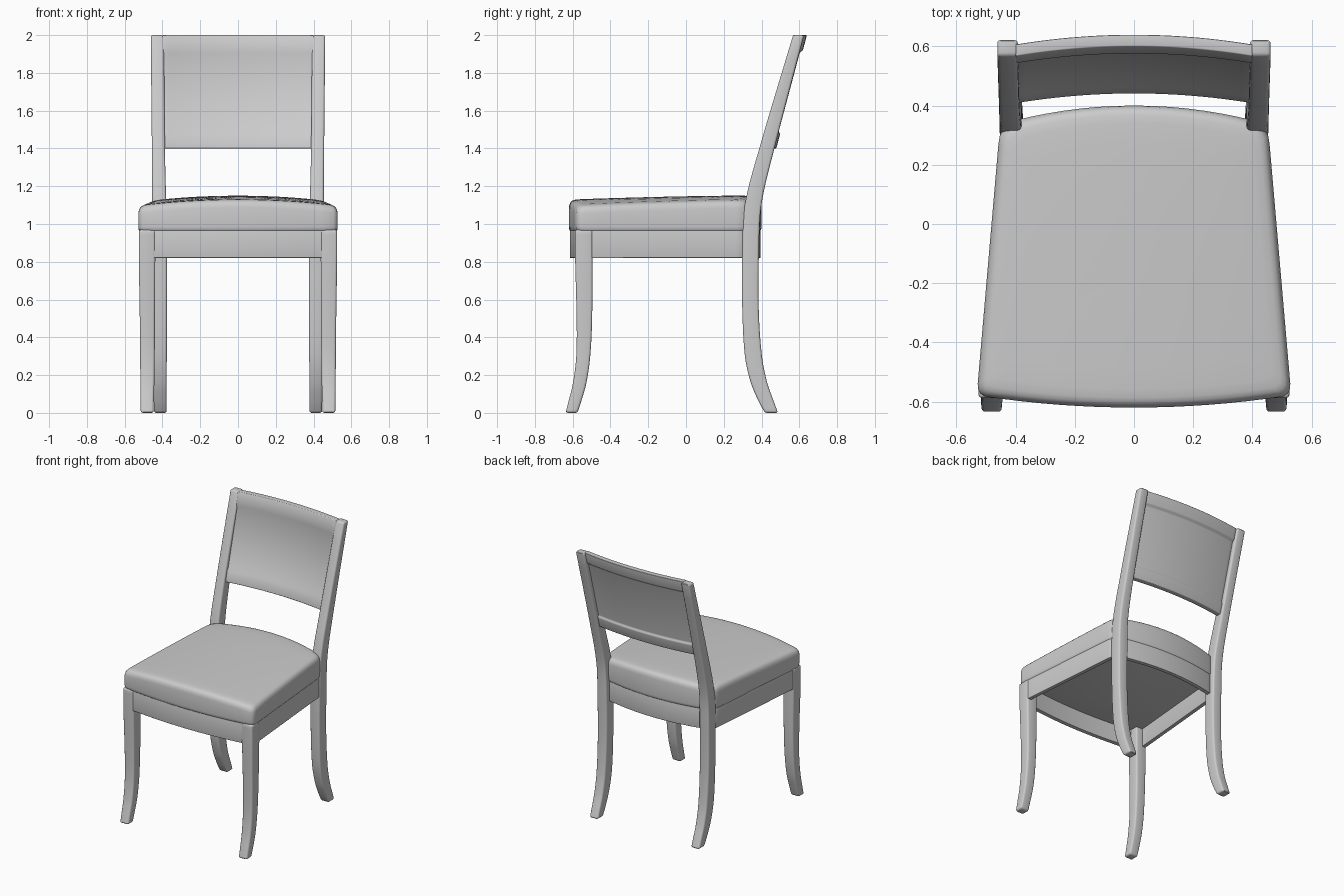
import bpy, bmesh

if "Cube" in bpy.data.objects:
    bpy.data.objects.remove(bpy.data.objects["Cube"])


def loft(name, rings, closed=False, bevel=0.0, angle=35):
    """Skin a row of equal-length rings; cap the ends unless the row is closed."""
    bm = bmesh.new()
    vs = [[bm.verts.new(p) for p in r] for r in rings]
    n = len(vs[0])
    pairs = list(zip(vs, vs[1:])) + ([(vs[-1], vs[0])] if closed else [])
    for a, b in pairs:
        for i in range(n):
            j = (i + 1) % n
            bm.faces.new((a[i], a[j], b[j], b[i]))
    if not closed:
        bm.faces.new(vs[0])
        bm.faces.new(vs[-1])
    bmesh.ops.recalc_face_normals(bm, faces=bm.faces)
    me = bpy.data.meshes.new(name)
    bm.to_mesh(me)
    bm.free()
    ob = bpy.data.objects.new(name, me)
    bpy.context.collection.objects.link(ob)
    bpy.ops.object.select_all(action='DESELECT')
    ob.select_set(True)
    bpy.context.view_layer.objects.active = ob
    if bevel:
        m = ob.modifiers.new("soft_edges", 'BEVEL')
        m.width, m.segments, m.limit_method = bevel, 3, 'ANGLE'
        bpy.ops.object.modifier_apply(modifier=m.name)
    bpy.ops.object.shade_smooth_by_angle(angle=angle * 3.14159 / 180)
    return ob


def refine(keys, steps=5):
    """Smooth a short list of sections with a cubic through the keys (first value is z)."""
    out = []
    for k in range(len(keys) - 1):
        p1, p2 = keys[k], keys[k + 1]
        p0, p3 = keys[max(k - 1, 0)], keys[min(k + 2, len(keys) - 1)]
        h = p2[0] - p1[0]
        for s in range(steps):
            t = s / steps
            sec = [p1[0] + h * t]
            for c in range(1, 5):
                m1 = (p2[c] - p0[c]) / (p2[0] - p0[0]) * h
                m2 = (p3[c] - p1[c]) / (p3[0] - p1[0]) * h
                sec.append((2*t**3 - 3*t*t + 1) * p1[c] + (t**3 - 2*t*t + t) * m1
                           + (3*t*t - 2*t**3) * p2[c] + (t**3 - t*t) * m2)
            out.append(sec)
    return out + [keys[-1]]


def leg(name, keys, side):
    rings = [[(side*x0, y0, z), (side*x1, y0, z), (side*x1, y1, z), (side*x0, y1, z)]
             for z, y0, y1, x0, x1 in refine(keys)]
    loft(name, rings, bevel=0.012)


# Legs: (z, y front, y back, x inner, x outer)
front_keys = [(0.0, -0.637, -0.575, 0.447, 0.515), (0.06, -0.622, -0.555, 0.446, 0.516),
              (0.16, -0.598, -0.527, 0.443, 0.517), (0.30, -0.581, -0.507, 0.441, 0.518),
              (0.50, -0.579, -0.497, 0.440, 0.520), (0.82, -0.587, -0.495, 0.438, 0.525),
              (0.97, -0.588, -0.495, 0.438, 0.525)]
back_keys = [(0.0, 0.418, 0.487, 0.378, 0.445), (0.06, 0.385, 0.465, 0.378, 0.446),
             (0.16, 0.343, 0.430, 0.378, 0.448), (0.30, 0.312, 0.402, 0.377, 0.450),
             (0.55, 0.298, 0.385, 0.376, 0.452), (0.85, 0.297, 0.386, 0.376, 0.454),
             (1.10, 0.311, 0.399, 0.380, 0.454), (1.40, 0.388, 0.468, 0.387, 0.456),
             (2.0, 0.567, 0.625, 0.392, 0.462)]
for side, label in ((-1, "left"), (1, "right")):
    leg("front_leg_" + label, front_keys, side)
    leg("back_leg_" + label, back_keys, side)


# Seat plan: bowed front and back, tapering sides
def seat_outline(inset):
    half = [(0.505 * i / 8, -0.62 + 0.04 * (0.505 * i / 8 / 0.52) ** 2) for i in range(9)]
    half += [(0.519, -0.573), (0.526, -0.560)]
    half += [(0.528 - 0.07 * i / 8, -0.54 + 0.81 * i / 8) for i in range(9)]
    half += [(0.453, 0.300), (0.438, 0.325)]
    half += [(0.41 * i / 7, 0.40 - 0.052 * (i / 7) ** 2) for i in range(7, -1, -1)]
    pts = half + [(-x, y) for x, y in half[-2:0:-1]]
    k = 1 - inset / 0.5
    return [(x * k, -0.1 + (y + 0.1) * k) for x, y in pts]


def crown(x, y):
    return 1.15 - 0.02 * abs((0.25 - y) / 0.85) ** 1.5 - 0.03 * (x / 0.5) ** 2


# Cushion: straight sides, rounded rim, domed top
rings = [[(x, y, z) for x, y in seat_outline(d)]
         for d, z in ((0.035, 0.955), (0.008, 0.962), (0.002, 0.970), (0.0, 0.985))]
for d, drop in ((0.0, 0.042), (0.003, 0.026), (0.009, 0.014), (0.018, 0.006), (0.032, 0.002),
                (0.06, 0), (0.13, 0), (0.22, 0), (0.32, 0), (0.42, 0), (0.48, 0)):
    rings.append([(x, y, crown(x, y) - drop) for x, y in seat_outline(d)])
loft("seat_cushion", rings, angle=60)

# Apron frame under the cushion, open below
loft("seat_apron", [[(x, y, z) for x, y in seat_outline(d)]
                    for d, z in ((0.005, 0.82), (0.005, 0.968), (0.035, 0.968), (0.035, 0.82))],
     closed=True, bevel=0.004)

# Curved backrest: rails top and bottom, thinner recessed panel between
profile = [(1.40, 0.0), (1.475, 0.0), (1.495, 0.008), (1.895, 0.008), (1.91, 0.0), (2.0, 0.0),
           (2.0, 0.04), (1.92, 0.04), (1.905, 0.027), (1.49, 0.027), (1.475, 0.038), (1.40, 0.038)]
rings = []
for i in range(25):
    x = -0.40 + 0.80 * i / 24
    bow = 0.033 * (1 - (x / 0.40) ** 2)
    rings.append([(x, 0.407 + (z - 1.4) * 0.267 + bow + d, z) for z, d in profile])
loft("backrest", rings, bevel=0.004)
